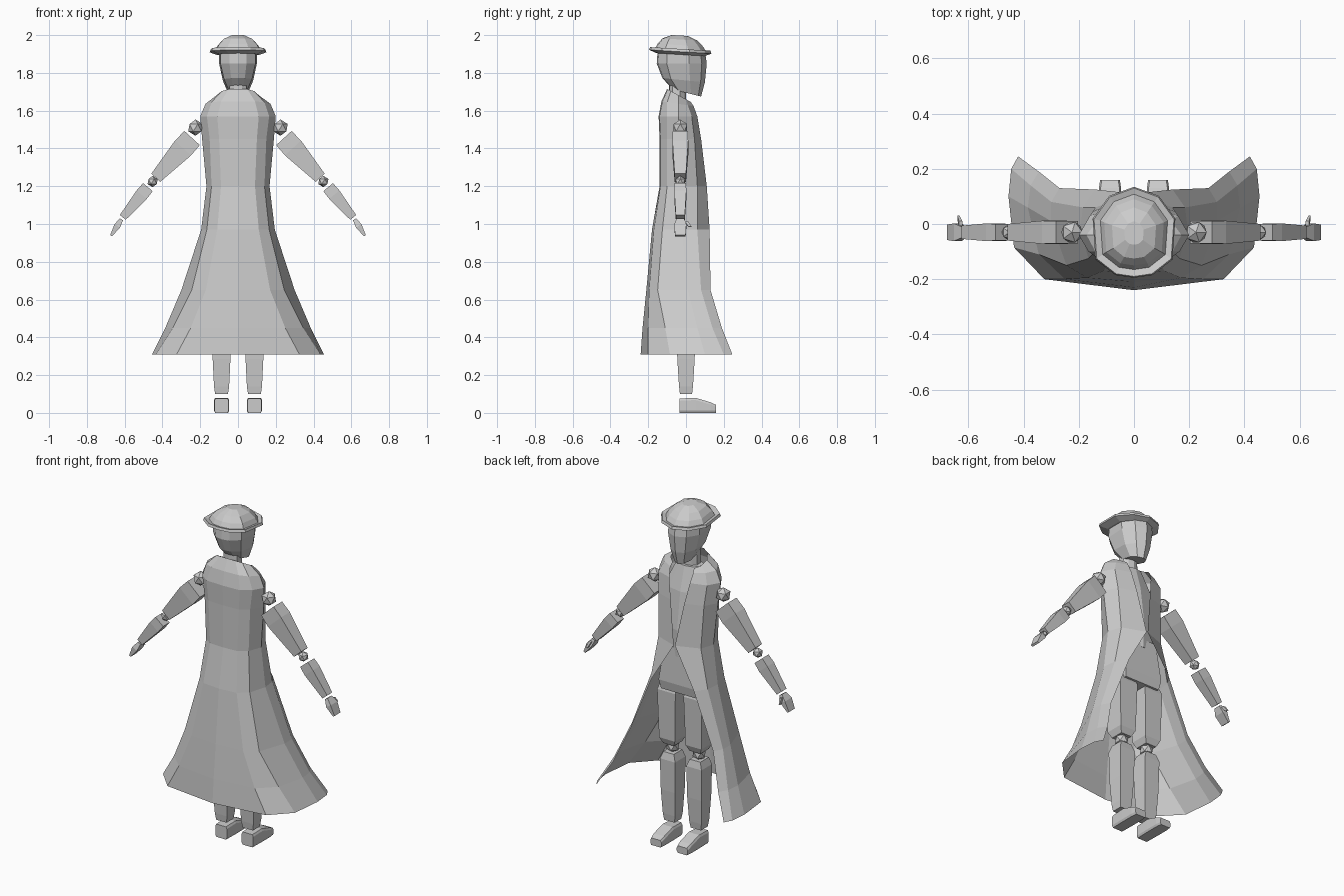
import bpy
import bmesh
from mathutils import Vector

default_cube = bpy.data.objects.get("Cube")
if default_cube:
    bpy.data.objects.remove(default_cube, do_unlink=True)

# Single plain colour for the whole figure
grey = bpy.data.materials.new("plain_grey")
grey.use_nodes = True
tone = (0.6, 0.6, 0.6, 1)
grey.diffuse_color = tone
grey.node_tree.nodes["Principled BSDF"].inputs["Base Color"].default_value = tone


def finish(name, bm):
    """Turn a bmesh into a flat shaded object."""
    mesh = bpy.data.meshes.new(name)
    bm.to_mesh(mesh)
    bm.free()
    mesh.materials.append(grey)
    obj = bpy.data.objects.new(name, mesh)
    bpy.context.collection.objects.link(obj)
    return obj


def loft(name, rings):
    """Skin closed rings of equal size and cap both ends."""
    bm = bmesh.new()
    loops = [[bm.verts.new(p) for p in ring] for ring in rings]
    count = len(loops[0])
    for low, high in zip(loops, loops[1:]):
        for i in range(count):
            j = (i + 1) % count
            bm.faces.new((low[i], low[j], high[j], high[i]))
    bm.faces.new(loops[0][::-1])
    bm.faces.new(loops[-1])
    bmesh.ops.recalc_face_normals(bm, faces=bm.faces)
    return finish(name, bm)


def body_ring(z, width, front, back, slope=0):
    """Ten sided horizontal section, optionally tilted along y."""
    length = front - back
    half = [(0, back), (0.45 * width, back + 0.03 * length),
            (0.93 * width, back + 0.2 * length),
            (width, front - 0.35 * length),
            (0.6 * width, front - 0.1 * length), (0, front)]
    outline = half + [(-x, y) for x, y in half[-2:0:-1]]
    return [(x, y, z + slope * y) for x, y in outline]


def limb(name, start, end, sections):
    """Four sided tapered limb; sections are (fraction, half width, half depth)."""
    start, end = Vector(start), Vector(end)
    along = (end - start).normalized()
    side = Vector((along.z, 0, -along.x))
    depth = Vector((0, 1, 0))
    rings = []
    for t, w, d in sections:
        c = start.lerp(end, t)
        rings.append([c + side * w * a + depth * d * b
                      for a, b in ((-1, -1), (1, -1), (1, 1), (-1, 1))])
    return loft(name, rings)


def joint(name, centre, radius):
    """Faceted ball joint."""
    bm = bmesh.new()
    bmesh.ops.create_icosphere(bm, subdivisions=1, radius=radius)
    bmesh.ops.translate(bm, verts=bm.verts, vec=centre)
    return finish(name, bm)


# Head and neck
loft("head", [body_ring(1.695, 0.05, 0.08, -0.07, -0.25),
              body_ring(1.76, 0.08, 0.1, -0.125, -0.1),
              body_ring(1.85, 0.1, 0.11, -0.155),
              body_ring(1.92, 0.1, 0.1, -0.15)])
loft("neck", [body_ring(1.6, 0.055, 0.0, -0.09),
              body_ring(1.76, 0.045, 0.0, -0.09)])

# Hat with a turned up brim and a faceted crown
hat_sections = [(1.895, 0.11, 0.1, -0.155), (1.91, 0.15, 0.135, -0.195),
                (1.925, 0.145, 0.13, -0.19), (1.918, 0.122, 0.108, -0.165),
                (1.945, 0.108, 0.09, -0.15), (1.975, 0.08, 0.06, -0.125),
                (1.996, 0.035, 0.01, -0.075)]
loft("hat", [body_ring(*section, slope=-0.06) for section in hat_sections])

# Shirt and hips under the coat
loft("torso", [body_ring(1.12, 0.11, 0.08, -0.09),
               body_ring(1.28, 0.125, 0.085, -0.1),
               body_ring(1.5, 0.14, 0.055, -0.11),
               body_ring(1.64, 0.075, 0.015, -0.09)])
limb("hips", (0, 0, 1.17), (0, 0, 0.9),
     [(0, 0.09, 0.075), (0.8, 0.125, 0.08), (1, 0.115, 0.07)])

# Long open coat: each row is height, tilt, then the half outline
# from the centre of the closed side to the open edge
coat_rows = [
    (0.31, 0, (0, -.24), (.325, -.2), (.435, -.085), (.455, .1), (.445, .2), (.42, .245)),
    (0.45, 0, (0, -.23), (.25, -.2), (.345, -.11), (.385, .06), (.375, .14), (.345, .19)),
    (0.65, 0, (0, -.21), (.17, -.195), (.245, -.15), (.3, .01), (.3, .08), (.27, .13)),
    (0.97, 0, (0, -.18), (.11, -.17), (.165, -.125), (.195, -.02), (.185, .06), (.14, .125)),
    (1.2, 0, (0, -.14), (.09, -.135), (.14, -.1), (.167, -.02), (.14, .06), (.004, .11)),
    (1.45, 0, (0, -.14), (.1, -.135), (.15, -.1), (.19, -.03), (.15, .045), (.045, .08)),
    (1.57, 0, (0, -.145), (.11, -.14), (.165, -.1), (.2, -.04), (.16, .03), (.068, .06)),
    (1.63, -.15, (0, -.13), (.09, -.125), (.14, -.1), (.172, -.04), (.135, .01), (.075, .04)),
    (1.66, -.55, (0, -.1), (.05, -.097), (.085, -.08), (.11, -.04), (.1, 0), (.07, .025)),
]
coat = bmesh.new()
grid = []
for height, tilt, *half in coat_rows:
    outline = [(-x, y) for x, y in half[:0:-1]] + half
    grid.append([coat.verts.new((x, y, height + tilt * y)) for x, y in outline])
for low, high in zip(grid, grid[1:]):
    for i in range(len(low) - 1):
        coat.faces.new((low[i], low[i + 1], high[i + 1], high[i]))
finish("coat", coat)

for side, s in (("left", 1), ("right", -1)):
    # Arm, hanging outward
    joint(side + "_shoulder", (s * 0.225, -0.03, 1.51), 0.043)
    limb(side + "_upper_arm", (s * 0.243, -0.03, 1.455), (s * 0.435, -0.03, 1.245),
         [(0, 0.055, 0.04), (0.25, 0.058, 0.042), (1, 0.032, 0.03)])
    joint(side + "_elbow", (s * 0.452, -0.03, 1.225), 0.03)
    limb(side + "_forearm", (s * 0.477, -0.03, 1.195), (s * 0.61, -0.03, 1.035),
         [(0, 0.033, 0.03), (0.25, 0.035, 0.032), (1, 0.02, 0.024)])
    limb(side + "_hand", (s * 0.617, -0.03, 1.025), (s * 0.672, -0.03, 0.938),
         [(0, 0.01, 0.02), (0.4, 0.017, 0.032), (1, 0.006, 0.028)])
    limb(side + "_thumb", (s * 0.628, 0.0, 1.015), (s * 0.636, 0.022, 0.985),
         [(0, 0.008, 0.01), (1, 0.005, 0.008)])

    # Leg, with bevelled limb ends
    x = s * 0.087
    limb(side + "_thigh", (x, 0, 0.92), (x, 0, 0.56),
         [(0, 0.05, 0.05), (0.1, 0.06, 0.062), (0.9, 0.052, 0.055), (1, 0.035, 0.04)])
    joint(side + "_knee", (x, 0, 0.54), 0.04)
    limb(side + "_shin", (x, 0, 0.51), (x, 0, 0.1),
         [(0, 0.035, 0.04), (0.1, 0.05, 0.05), (0.55, 0.047, 0.046),
          (0.9, 0.04, 0.037), (1, 0.034, 0.032)])

    # Shoe, lofted from heel to toe
    shoe = []
    for y, w, h in ((-0.035, 0.038, 0.076), (0.05, 0.04, 0.08),
                    (0.13, 0.04, 0.056), (0.16, 0.036, 0.042)):
        right, left = x - w, x + w
        shoe.append([(right + 0.006, y, 0), (left - 0.006, y, 0), (left, y, 0.012),
                     (left, y, h - 0.012), (left - 0.006, y, h),
                     (right + 0.006, y, h), (right, y, h - 0.012), (right, y, 0.012)])
    loft(side + "_shoe", shoe)
